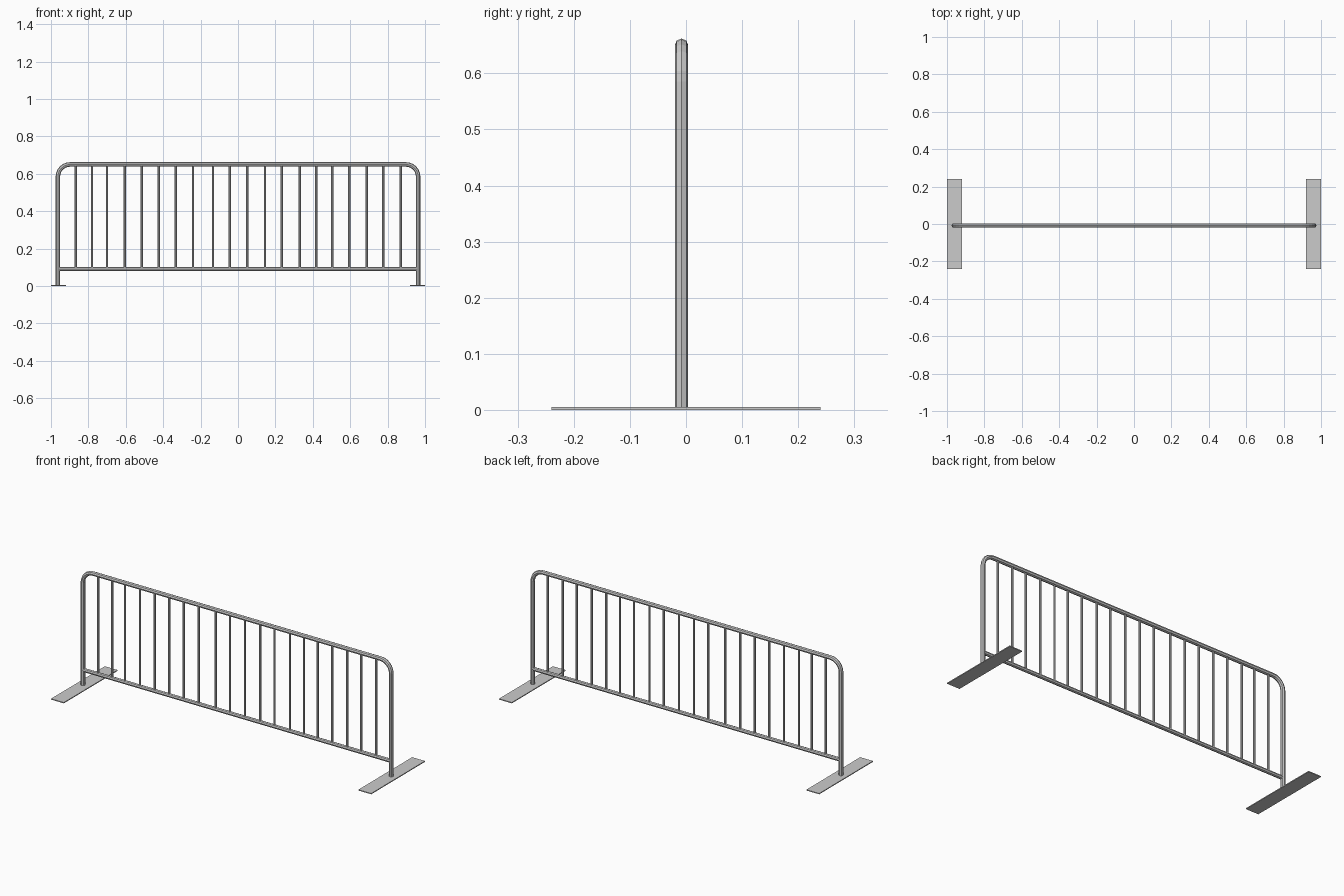
import bpy
from math import sin, cos, pi

if "Cube" in bpy.data.objects:
    bpy.data.objects.remove(bpy.data.objects["Cube"])

Y = -0.008          # centre plane of the fence
PX = 0.963          # post centre line
TOP = 0.650         # top rail centre line
BEND = 0.065        # corner radius


def tube(name, paths, radius, res=2):
    """Round bar following one or more polylines."""
    cu = bpy.data.curves.new(name, 'CURVE')
    cu.dimensions = '3D'
    cu.bevel_depth = radius
    cu.bevel_resolution = res
    cu.use_fill_caps = True
    for pts in paths:
        s = cu.splines.new('POLY')
        s.points.add(len(pts) - 1)
        for p, (x, z) in zip(s.points, pts):
            p.co = (x, Y, z, 1)
        s.use_smooth = False
    ob = bpy.data.objects.new(name, cu)
    bpy.context.collection.objects.link(ob)
    return ob


# Outer frame: one bent tube with rounded top corners
right = [(PX - BEND + BEND * cos(a), TOP - BEND + BEND * sin(a))
         for a in [i * pi / 12 for i in range(7)]]
half = [(PX, 0.003)] + right
frame = half + [(-x, z) for x, z in reversed(half)]
tube("outer_frame", [frame], 0.012)

# Lower rail
tube("lower_rail", [[(-PX, 0.09), (PX, 0.09)]], 0.011)

# Upright bars, slightly uneven spacing
bars = [-.868, -.78, -.70, -.606, -.515, -.424, -.333, -.24, -.133, -.044,
        .049, .145, .234, .33, .418, .504, .595, .688, .776, .870]
tube("upright_bars", [[(x, 0.09), (x, TOP)] for x in bars], 0.006)

# Flat foot plates
for side, sx in (("left", -1), ("right", 1)):
    bpy.ops.mesh.primitive_cube_add(size=1, location=(sx * 0.96, 0, 0.0025))
    foot = bpy.context.object
    foot.name = side + "_foot_plate"
    foot.scale = (0.08, 0.48, 0.005)
